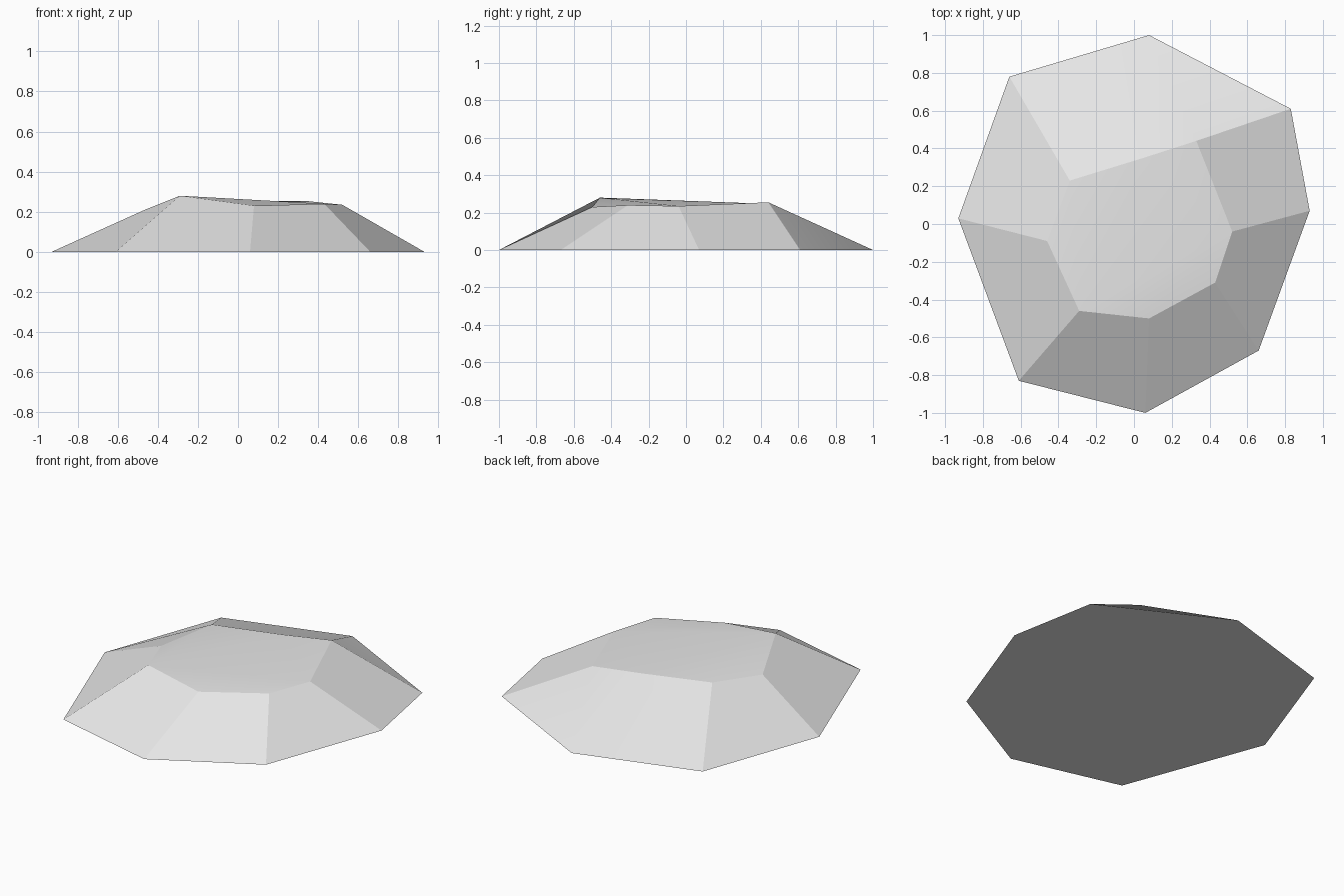
import bpy
import bmesh
import math

cube = bpy.data.objects.get("Cube")
if cube:
    bpy.data.objects.remove(cube, do_unlink=True)

# Pale stone colour
stone = bpy.data.materials.new("pale grey stone")
stone.use_nodes = True
colour = (0.8, 0.8, 0.8, 1)
stone.diffuse_color = colour
stone.node_tree.nodes["Principled BSDF"].inputs["Base Color"].default_value = colour

# Ground outline and raised rim, clockwise from the back
outline = [(0.08, 1.0), (0.83, 0.61), (0.93, 0.07), (0.66, -0.67),
           (0.06, -1.0), (-0.61, -0.83), (-0.93, 0.03), (-0.66, 0.78)]
rim = [(0.05, 0.35, 0.25), (0.33, 0.44, 0.255), (0.52, -0.04, 0.235),
       (0.43, -0.31, 0.24), (0.08, -0.5, 0.23), (-0.29, -0.46, 0.28),
       (-0.46, -0.09, 0.212), (-0.34, 0.23, 0.253)]

bm = bmesh.new()
low = [bm.verts.new((x, y, 0)) for x, y in outline]
high = [bm.verts.new(p) for p in rim]
count = len(low)

# Flat underside and sloping sides
bm.faces.new(low)
for i in range(count):
    j = (i + 1) % count
    bm.faces.new((low[i], high[i], high[j], low[j]))

# Uneven top, split into three facets
for facet in ((5, 6, 7, 0), (0, 1, 2, 5), (2, 3, 4, 5)):
    bm.faces.new([high[i] for i in facet])
bmesh.ops.recalc_face_normals(bm, faces=bm.faces)

mesh = bpy.data.meshes.new("flat_rock")
bm.to_mesh(mesh)
bm.free()
mesh.materials.append(stone)
rock = bpy.data.objects.new("flat_rock", mesh)
bpy.context.collection.objects.link(rock)

# Soften only the shallow creases
bpy.ops.object.select_all(action="DESELECT")
rock.select_set(True)
bpy.context.view_layer.objects.active = rock
bpy.ops.object.shade_smooth_by_angle(angle=math.radians(15))
